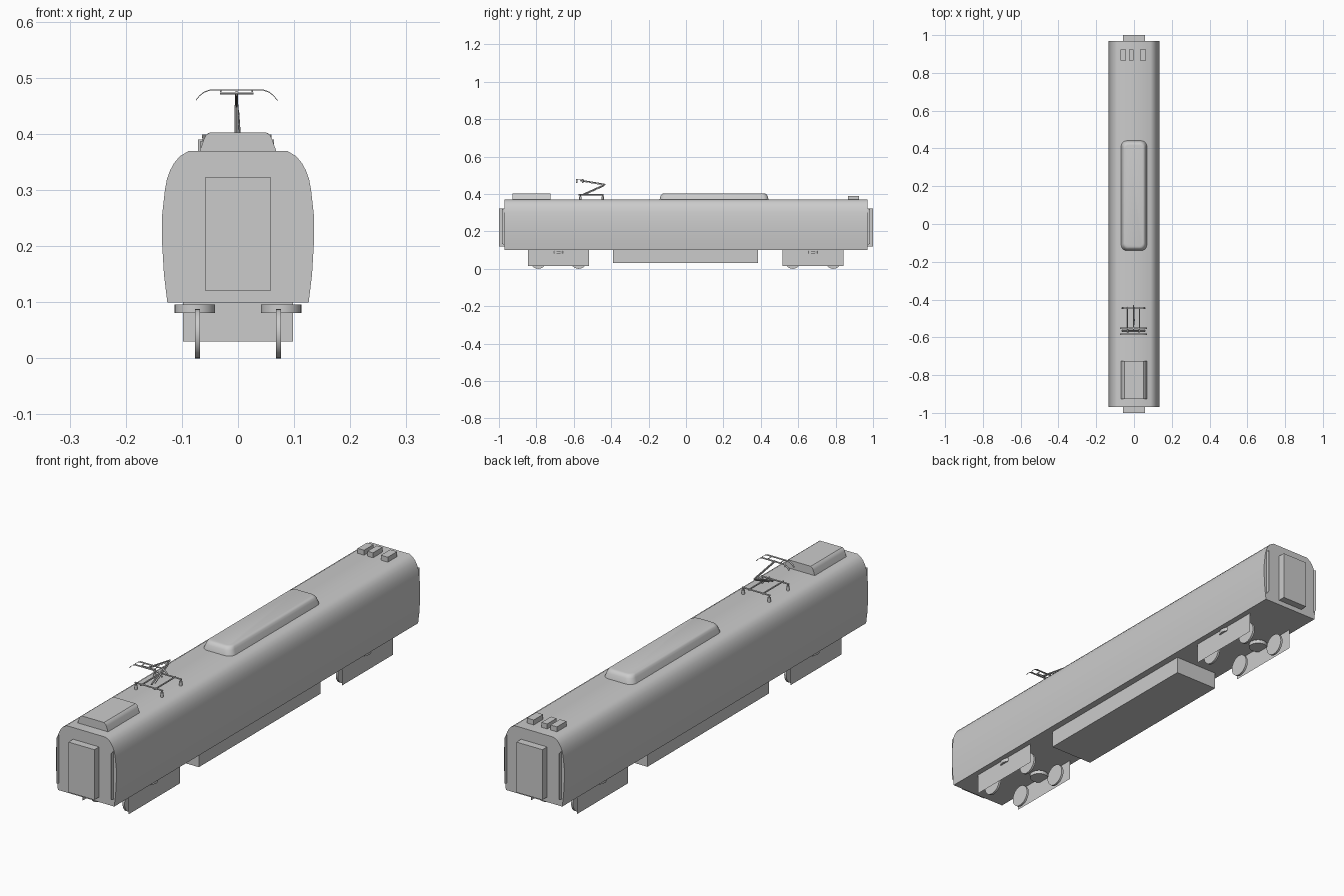
import bpy, math
from mathutils import Vector

if "Cube" in bpy.data.objects:
    bpy.data.objects.remove(bpy.data.objects["Cube"])


def mesh_object(name, verts, faces, smooth=False):
    me = bpy.data.meshes.new(name)
    me.from_pydata(verts, [], faces)
    ob = bpy.data.objects.new(name, me)
    bpy.context.collection.objects.link(ob)
    bpy.ops.object.select_all(action='DESELECT')
    ob.select_set(True)
    bpy.context.view_layer.objects.active = ob
    bpy.ops.object.mode_set(mode='EDIT')
    bpy.ops.mesh.select_all(action='SELECT')
    bpy.ops.mesh.normals_make_consistent(inside=False)
    bpy.ops.object.mode_set(mode='OBJECT')
    if smooth:
        bpy.ops.object.shade_smooth_by_angle(angle=math.radians(35))
    return ob


def loft(name, rings, smooth=True):
    """Skin a list of equal-length closed rings and cap both ends."""
    n = len(rings[0])
    verts = [p for r in rings for p in r]
    faces = [tuple(range(n)), tuple(range(len(verts) - n, len(verts)))]
    for k in range(len(rings) - 1):
        for i in range(n):
            j = (i + 1) % n
            faces.append((k * n + i, k * n + j, (k + 1) * n + j, (k + 1) * n + i))
    return mesh_object(name, verts, faces, smooth)


def extrude_y(name, half, y0, y1, smooth=True):
    """Mirror a half profile of (x, z) points and extrude it along y."""
    prof = half + [(-x, z) for x, z in reversed(half)]
    return loft(name, [[(x, y, z) for x, z in prof] for y in (y0, y1)], smooth)


def box(name, x0, x1, y0, y1, z0, z1):
    ring = [(x0, y0), (x1, y0), (x1, y1), (x0, y1)]
    return loft(name, [[(x, y, z) for x, y in ring] for z in (z0, z1)], False)


def rod(name, a, b, r, sides=8):
    a, b = Vector(a), Vector(b)
    q = (b - a).to_track_quat('Z', 'Y')
    ring = [q @ Vector((r * math.cos(t), r * math.sin(t), 0))
            for t in (2 * math.pi * i / sides for i in range(sides))]
    return loft(name, [[p + c for p in ring] for c in (a, b)])


def rounded_rect(hx, hy, z, cy, r):
    pts = []
    for k, (sx, sy) in enumerate(((1, 1), (-1, 1), (-1, -1), (1, -1))):
        for i in range(7):
            t = math.pi / 2 * (k + i / 6)
            pts.append((sx * (hx - r) + r * math.cos(t),
                        cy + sy * (hy - r) + r * math.sin(t), z))
    return pts


# Car body shell
extrude_y("car_body", [(.126, .10), (.132, .15), (.1352, .205), (.135, .257),
                       (.130, .302), (.1265, .32), (.121, .335), (.114, .348),
                       (.104, .360), (.0875, .37)], -.97, .97)

# Gangways and thin corner strips on both ends
for s, end in ((-1, "front"), (1, "back")):
    ya, yb = sorted((s * .97, s * 1.0))
    box(end + "_gangway", -.058, .058, ya, yb, .12, .323)
    for x in (-.122, .122):
        mesh_object(end + "_corner_strip",
                    [(x, s * .97, .128), (x, s * .985, .133),
                     (x, s * .985, .318), (x, s * .97, .323)], [(0, 1, 2, 3)])

# Equipment case below the floor
box("underfloor_case", -.098, .098, -.39, .386, .03, .10)

# Bogies: thin side plates, wheels and air springs
for cy in (-.682, .679):
    for s in (-1, 1):
        x = s * .103
        mesh_object("bogie_side_plate",
                    [(x, cy - .163, .015), (x, cy + .163, .015),
                     (x, cy + .163, .10), (x, cy - .163, .10)], [(0, 1, 2, 3)])
        for dy in (-.108, .108):
            rod("wheel", (s * .068, cy + dy, .044), (s * .077, cy + dy, .044), .044, 32)
        rod("air_spring", (s * .077, cy, .081), (s * .077, cy, .096), .036, 32)

# Long rounded roof unit
loft("roof_cooling_unit", [rounded_rect(.068, .291, .37, .15, .03),
                           rounded_rect(.061, .286, .390, .15, .028),
                           rounded_rect(.057, .280, .398, .15, .026),
                           rounded_rect(.053, .275, .4015, .15, .024),
                           rounded_rect(.047, .268, .403, .15, .02)])

# Front roof case with sloping sides
extrude_y("front_roof_case", [(.068, .37), (.061, .39), (.057, .398), (.05, .403)],
          -.927, -.725)

# Small roof boxes at the back
for x0, x1 in ((-.071, -.042), (-.027, -.002), (.033, .064)):
    box("small_roof_box", x0, x1, .865, .925, .37, .39)

# Pantograph base frame on four feet
px = -.0025
for y in (-.565, -.445):
    rod("pantograph_cross_bar", (px - .062, y, .396), (px + .062, y, .396), .003)
    for s in (-1, 1):
        rod("pantograph_foot", (px + s * .058, y, .369), (px + s * .058, y, .387), .006, 12)
        rod("pantograph_foot_pin", (px + s * .058, y, .386), (px + s * .058, y, .397), .003)
for s in (-1, 1):
    rod("pantograph_side_bar", (px + s * .031, -.575, .396), (px + s * .031, -.44, .396), .003)

# Pantograph arms
rod("lower_arm", (px, -.55, .398), (px, -.432, .451), .0035)
rod("lower_link", (px + .006, -.535, .398), (px + .003, -.44, .442), .0015)
rod("upper_arm", (px, -.43, .451), (px, -.565, .474), .0028)
rod("upper_link", (px, -.436, .446), (px, -.565, .469), .0012)
rod("head_cross_tube", (px - .03, -.565, .472), (px + .03, -.565, .472), .002)

# Collector head: two strips with drooping horns
horn = [(-.0725, .460), (-.066, .468), (-.058, .4745), (-.048, .478),
        (.048, .478), (.058, .4745), (.066, .468), (.0725, .460)]
for y in (-.583, -.552):
    rings = [[(px + x, y + dy, z + dz) for dy, dz in
              ((-.004, -.001), (.004, -.001), (.004, .001), (-.004, .001))] for x, z in horn]
    loft("collector_strip", rings, False)
for s in (-1, 1):
    rod("head_link", (px + s * .028, -.583, .476), (px + s * .028, -.552, .476), .0015)
